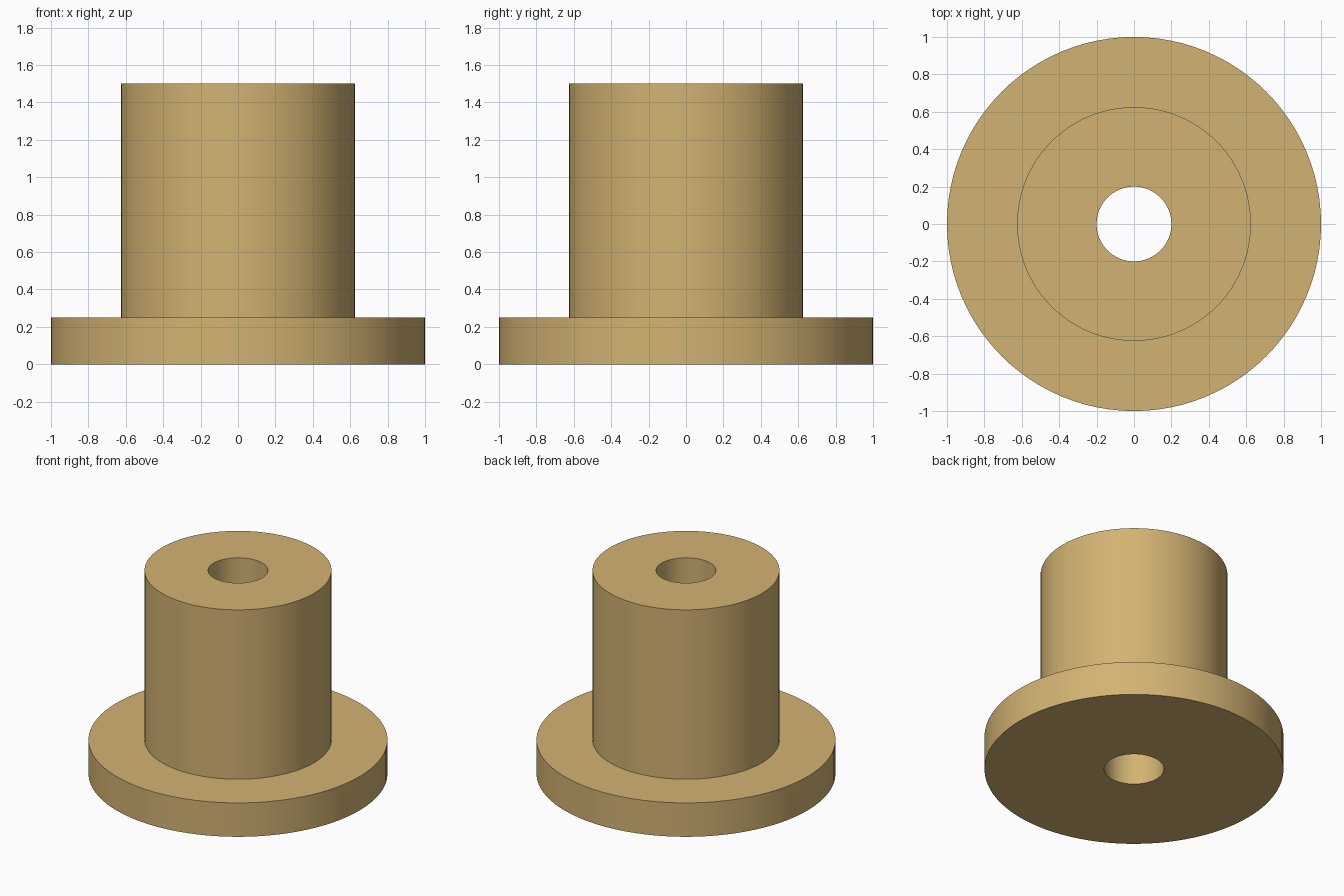
import bpy, bmesh, math

if "Cube" in bpy.data.objects:
    bpy.data.objects.remove(bpy.data.objects["Cube"])

SEGMENTS = 96

# Brass colour
brass = bpy.data.materials.new("brass")
brass.diffuse_color = (0.65, 0.45, 0.17, 1.0)
brass.use_nodes = True
brass.node_tree.nodes["Principled BSDF"].inputs["Base Color"].default_value = brass.diffuse_color

# Closed half-section (radius, height): bore, flange, barrel
PROFILE = [(0.2, 0.0), (1.0, 0.0), (1.0, 0.25),
           (0.625, 0.25), (0.625, 1.5), (0.2, 1.5)]


def lathe(name, profile, material):
    """Revolve a closed profile around the z axis."""
    bm = bmesh.new()
    rings = []
    for r, z in profile:
        rings.append([bm.verts.new((r * math.cos(a), r * math.sin(a), z))
                      for a in (2 * math.pi * i / SEGMENTS for i in range(SEGMENTS))])
    for k, low in enumerate(rings):
        high = rings[(k + 1) % len(rings)]
        for i in range(SEGMENTS):
            j = (i + 1) % SEGMENTS
            bm.faces.new((low[i], low[j], high[j], high[i]))
    bmesh.ops.recalc_face_normals(bm, faces=bm.faces)
    mesh = bpy.data.meshes.new(name)
    bm.to_mesh(mesh)
    bm.free()
    mesh.materials.append(material)
    obj = bpy.data.objects.new(name, mesh)
    bpy.context.collection.objects.link(obj)
    return obj


# Flanged bushing with a through bore
bushing = lathe("flanged_bushing", PROFILE, brass)
bpy.context.view_layer.objects.active = bushing
bushing.select_set(True)
bpy.ops.object.shade_smooth_by_angle(angle=math.radians(30))
